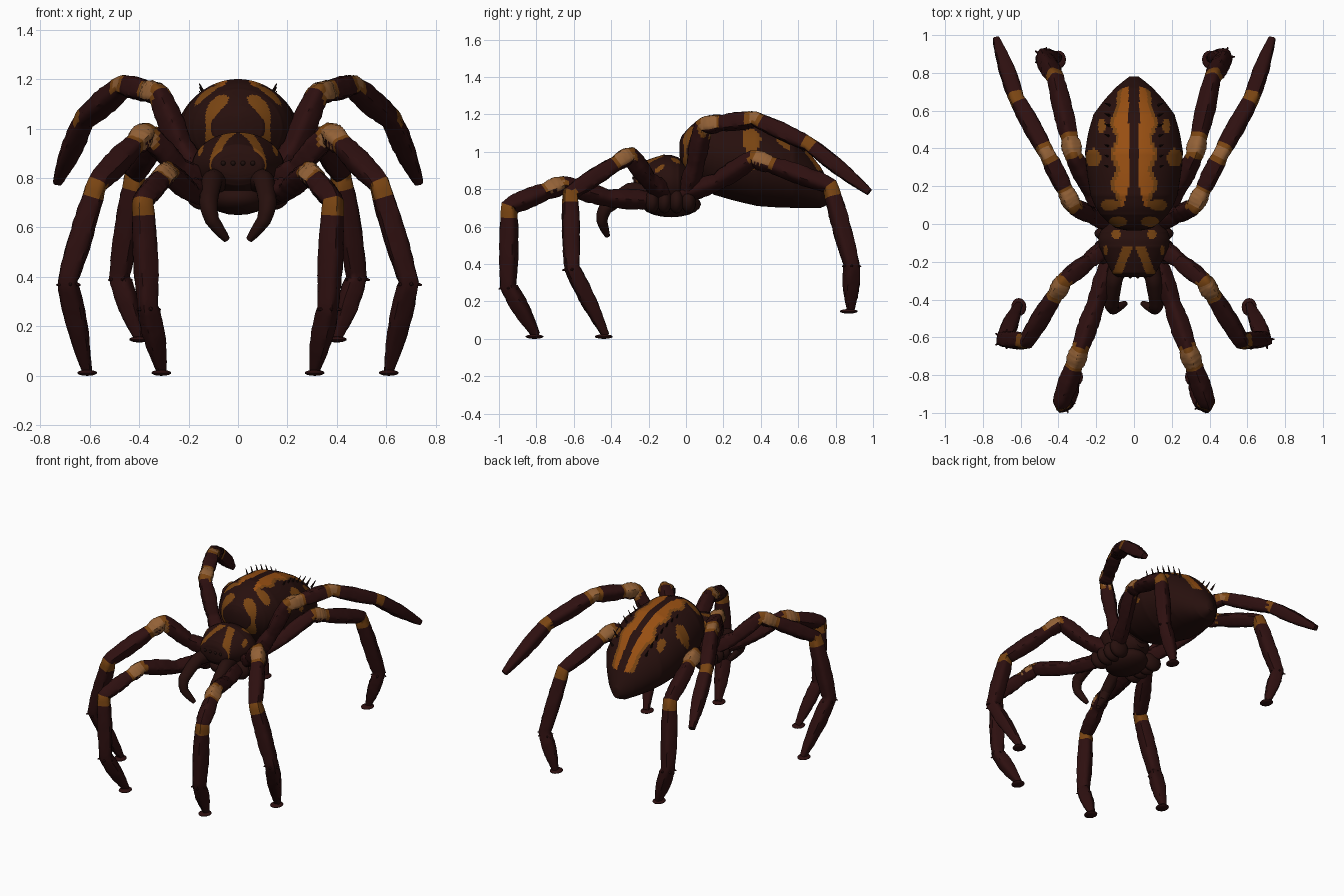
import bpy, bmesh, math, random
from mathutils import Vector, Matrix

random.seed(4)
if "Cube" in bpy.data.objects:
    bpy.data.objects.remove(bpy.data.objects["Cube"])


def material(name, red, green, blue):
    mat = bpy.data.materials.new(name)
    mat.use_nodes = True
    mat.diffuse_color = (red, green, blue, 1)
    shader = mat.node_tree.nodes["Principled BSDF"]
    shader.inputs["Base Color"].default_value = mat.diffuse_color
    return mat


BODY, LEG, ORANGE, OCHRE, TAN, DARK = range(6)
MATERIALS = [
    material("dark brown", .02, .005, .004),
    material("maroon", .027, .005, .005),
    material("burnt orange", .31, .078, .006),
    material("ochre", .19, .058, .006),
    material("tan", .29, .12, .038),
    material("blackish brown", .014, .005, .004),
]


def finish(bm, name, rule):
    """Colour the faces by a rule and add the mesh to the scene."""
    bmesh.ops.recalc_face_normals(bm, faces=bm.faces)
    bm.normal_update()
    for face in bm.faces:
        face.material_index = rule(face.calc_center_median(), face.normal)
    mesh = bpy.data.meshes.new(name)
    bm.to_mesh(mesh)
    bm.free()
    for mat in MATERIALS:
        mesh.materials.append(mat)
    part = bpy.data.objects.new(name, mesh)
    bpy.context.collection.objects.link(part)
    bpy.ops.object.select_all(action='DESELECT')
    part.select_set(True)
    bpy.context.view_layer.objects.active = part
    bpy.ops.object.shade_smooth_by_angle(angle=math.radians(50))


def skin(bm, rings):
    """Bridge rings of points and close both ends."""
    loops = [[bm.verts.new(point) for point in ring] for ring in rings]
    for lower, upper in zip(loops, loops[1:]):
        for i in range(len(lower)):
            bm.faces.new((lower[i - 1], lower[i], upper[i], upper[i - 1]))
    bm.faces.new(loops[0])
    bm.faces.new(loops[-1])


def spline(points, steps):
    """Sample a smooth curve through points of any dimension."""
    last = len(points) - 1
    samples = []
    for k in range(last):
        before, start, end, after = (Vector(points[min(max(k + d, 0), last)]) for d in range(-1, 3))
        for s in range(steps):
            t = s / steps
            leave = start + (end - before) * t / 2
            arrive = end - (after - start) * (1 - t) / 2
            straight = start.lerp(end, t)
            pull = (leave - straight) * (1 - t) ** 2 * t + (arrive - straight) * t * t * (1 - t)
            samples.append(straight + pull)
    return samples + [Vector(points[last])]


def circle(sides):
    return [i * math.tau / sides for i in range(sides)]


def loft(name, sections, rule):
    """Body shell from (y, top, bottom, half width) sections."""
    rings = []
    for y, top, low, width in spline(sections, 16):
        middle, height = (top + low) / 2, (top - low) / 2
        rings.append([(width * math.cos(a), y, middle + height * math.sin(a)) for a in circle(128)])
    bm = bmesh.new()
    skin(bm, rings)
    finish(bm, name, rule)


def tube(bm, points, radii, ridges):
    """Sweep a ridged ring along a path."""
    rings, side = [], Vector((1, 0, 0))
    for i, (point, radius) in enumerate(zip(points, radii)):
        along = (points[min(i + 1, len(points) - 1)] - points[max(i - 1, 0)]).normalized()
        side = (side - along * side.dot(along)).normalized()
        up = along.cross(side)
        ring = []
        for a in circle(16):
            r = radius * (1 + ridges * (math.cos(4 * a) + random.uniform(-.5, .5)))
            ring.append(point + (side * math.cos(a) + up * math.sin(a)) * r)
        rings.append(ring)
    skin(bm, rings)


def blob(bm, centre, size):
    place = Matrix.Translation(centre) @ Matrix.Diagonal((*size, 1))
    bmesh.ops.create_uvsphere(bm, u_segments=16, v_segments=10, radius=1, matrix=place)


def spike(bm, base, direction, length, radius):
    aim = Vector(direction).normalized()
    turn = aim.to_track_quat('Z', 'Y').to_matrix().to_4x4()
    place = Matrix.Translation(Vector(base) + aim * length / 2) @ turn
    bmesh.ops.create_cone(bm, cap_ends=True, segments=6, radius1=radius,
                          radius2=radius / 5, depth=length, matrix=place)


def in_spot(x, y, spots):
    return any(((x - sx) / rx) ** 2 + ((y - sy) / ry) ** 2 < 1 for sx, sy, rx, ry in spots)


# Abdomen with two long wavy stripes and side spots
ABDOMEN_SPOTS = [(.085, .012, .048, .027), (.13, .1, .045, .03), (.215, .35, .04, .05), (.17, .52, .02, .04)]


def abdomen_rule(centre, normal):
    x, y = abs(centre.x), centre.y
    if centre.z < .9:
        return BODY
    pinch = max(0, .2 - y) / 4
    outer = .112 + .014 * math.sin(38 * y) - pinch / 2 - max(0, y - .62) / 2
    if .09 < y < .73 and .028 + pinch < x < outer:
        return ORANGE if x < outer - .02 else OCHRE
    return OCHRE if in_spot(x, y, ABDOMEN_SPOTS) else BODY


loft("abdomen", [(-.035, 1.05, .98, .03), (-.02, 1.09, .92, .1), (.05, 1.16, .84, .18),
                 (.15, 1.2, .77, .23), (.38, 1.18, .71, .26), (.58, 1.08, .7, .215),
                 (.72, .92, .7, .1), (.78, .8, .73, .025)], abdomen_rule)

# Fine spines along the rear shoulders of the abdomen
bm = bmesh.new()
for sign in (-1, 1):
    for k in range(7):
        spike(bm, (sign * .13, .3 + .055 * k, 1.13 - .0035 * k * k), (sign * .5, .2, 1), .06, .008)
finish(bm, "abdomen_spines", lambda centre, normal: DARK)


# Head and chest shell with slanted stripes
def head_rule(centre, normal):
    x, y = abs(centre.x), centre.y
    stripe = abs(x + .4 * y + .015) < .026 and -.265 < y < -.12
    spot = in_spot(x, y, [(.095, -.055, .025, .025), (.15, -.14, .012, .025)])
    return OCHRE if centre.z > .83 and (stripe or spot) else BODY


loft("head_and_chest", [(-.28, .88, .81, .085), (-.26, .935, .77, .115), (-.12, .985, .7, .185),
                        (-.04, .97, .7, .18), (.07, .86, .77, .05)], head_rule)

# Breastplate, waist and leg sockets
bm = bmesh.new()
blob(bm, (0, -.08, .72), (.13, .16, .07))
blob(bm, (0, .04, .88), (.08, .1, .08))
for sign in (-1, 1):
    for k in range(4):
        blob(bm, (sign * .14, -.18 + .065 * k, .735), (.07, .04, .065))
finish(bm, "underside_sockets", lambda centre, normal: BODY)

# Small eyes in a row
bm = bmesh.new()
for k in range(4):
    blob(bm, (.04 * (k - 1.5), -.278, .86), (.01, .01, .01))
finish(bm, "eyes", lambda centre, normal: DARK)

# Curved fangs below the face
FANG = [(.08, -.2, .79), (.105, -.3, .79), (.12, -.43, .7), (.105, -.45, .63), (.045, -.42, .55)]
for sign, label in ((1, "left"), (-1, "right")):
    bm = bmesh.new()
    points = spline([(sign * x, y, z) for x, y, z in FANG], 8)
    radii = [.006 + .042 * (1 - i / len(points)) ** .5 for i in range(len(points))]
    tube(bm, points, radii, .03)
    finish(bm, "fang_" + label, lambda centre, normal: BODY)

# Leg joints from the body outwards: hip, knee, bend, ankle, foot
LEGS = {
    "front_leg": [(.12, -.18, .74), (.285, -.66, .825), (.385, -.945, .71), (.365, -.95, .28), (.31, -.8, .02)],
    "second_leg": [(.12, -.1, .77), (.37, -.3, .985), (.57, -.62, .78), (.69, -.61, .38), (.61, -.43, .02)],
    "third_leg": [(.12, -.03, .77), (.32, .36, .965), (.415, .77, .82), (.48, .885, .4), (.4, .88, .155)],
    "rear_leg": [(.14, .01, .78), (.32, .09, 1.14), (.46, .37, 1.175), (.62, .66, 1.04), (.73, .98, .785)],
}


def build_leg(name, sign, joints, is_rear):
    hip, knee, bend, ankle, foot = (Vector((sign * x, y, z)) for x, y, z in joints)
    # The thigh sags and a short kneecap segment follows it
    thigh = hip.lerp(knee, .5) - Vector((0, 0, .03))
    kneecap = knee + (bend - knee).normalized() * .1
    chain = [hip, thigh, knee, kneecap, bend, ankle, foot]
    points, radii = [], []
    for start, end in zip(chain, chain[1:]):
        for k in range(14):
            t = k / 14
            taper = 1 - .5 * t * t if end is foot else 1
            points.append(start.lerp(end, t))
            radii.append((.041 + .008 * math.sin(math.pi * t)) * taper)
    bm = bmesh.new()
    tube(bm, points + [foot], radii + [.02], .1)
    if not is_rear:
        # Flat foot pad and ankle spurs
        blob(bm, foot - Vector((0, .01, .008)), (.04, .048, .012))
        for a in circle(5):
            spike(bm, ankle, (math.cos(a), math.sin(a), -.25), .055, .018)

    # Pale joints fade to ochre at their rims
    cuffs = [(knee.lerp(kneecap, .5), .064, .08), (bend.lerp(ankle, .07), 0, .053)]
    if is_rear:
        cuffs = cuffs[:1] + [(bend, .045, .066), (ankle, 0, .05)]

    def leg_rule(centre, normal):
        for middle, pale, rim in cuffs:
            distance = (centre - middle).length
            if normal.z > -.45 and distance < rim:
                return TAN if distance < pale else OCHRE
        return LEG

    finish(bm, name, leg_rule)


for name, joints in LEGS.items():
    for sign, label in ((1, "left"), (-1, "right")):
        build_leg(name + "_" + label, sign, joints, name == "rear_leg")
